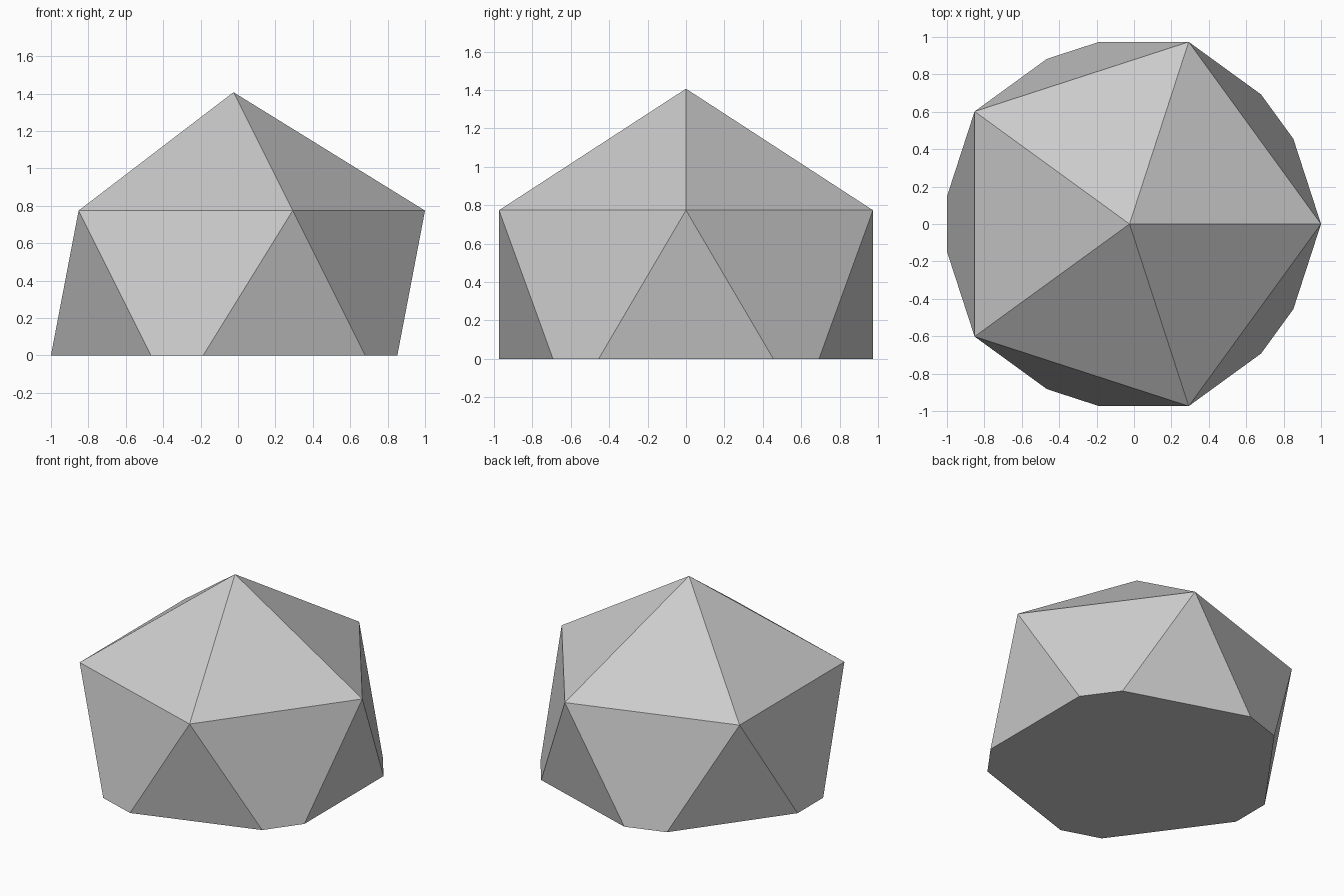
import bpy
import bmesh
from mathutils import Matrix

RADIUS = 1.1447     # circumscribed radius of the full twenty-sided solid
TOP = 1.407         # height of the apex
CENTRE_X = -0.024

cube = bpy.data.objects.get("Cube")
if cube:
    bpy.data.objects.remove(cube, do_unlink=True)

# Plain grey material
grey = bpy.data.materials.new("light grey")
grey.use_nodes = True
colour = (0.6, 0.6, 0.6, 1)
grey.diffuse_color = colour
grey.node_tree.nodes["Principled BSDF"].inputs["Base Color"].default_value = colour

# Icosahedron standing on a vertex, sliced flat at the ground and capped
bm = bmesh.new()
bmesh.ops.create_icosphere(bm, subdivisions=1, radius=RADIUS,
                           matrix=Matrix.Translation((CENTRE_X, 0, TOP - RADIUS)))
cut = bmesh.ops.bisect_plane(bm, geom=bm.verts[:] + bm.edges[:] + bm.faces[:],
                             plane_co=(0, 0, 0), plane_no=(0, 0, 1),
                             clear_inner=True)
rim = [e for e in cut["geom_cut"] if isinstance(e, bmesh.types.BMEdge)]
bmesh.ops.contextual_create(bm, geom=rim)
bmesh.ops.recalc_face_normals(bm, faces=bm.faces[:])

mesh = bpy.data.meshes.new("faceted_dome")
bm.to_mesh(mesh)
bm.free()
mesh.materials.append(grey)
dome = bpy.data.objects.new("faceted_dome", mesh)
bpy.context.collection.objects.link(dome)
